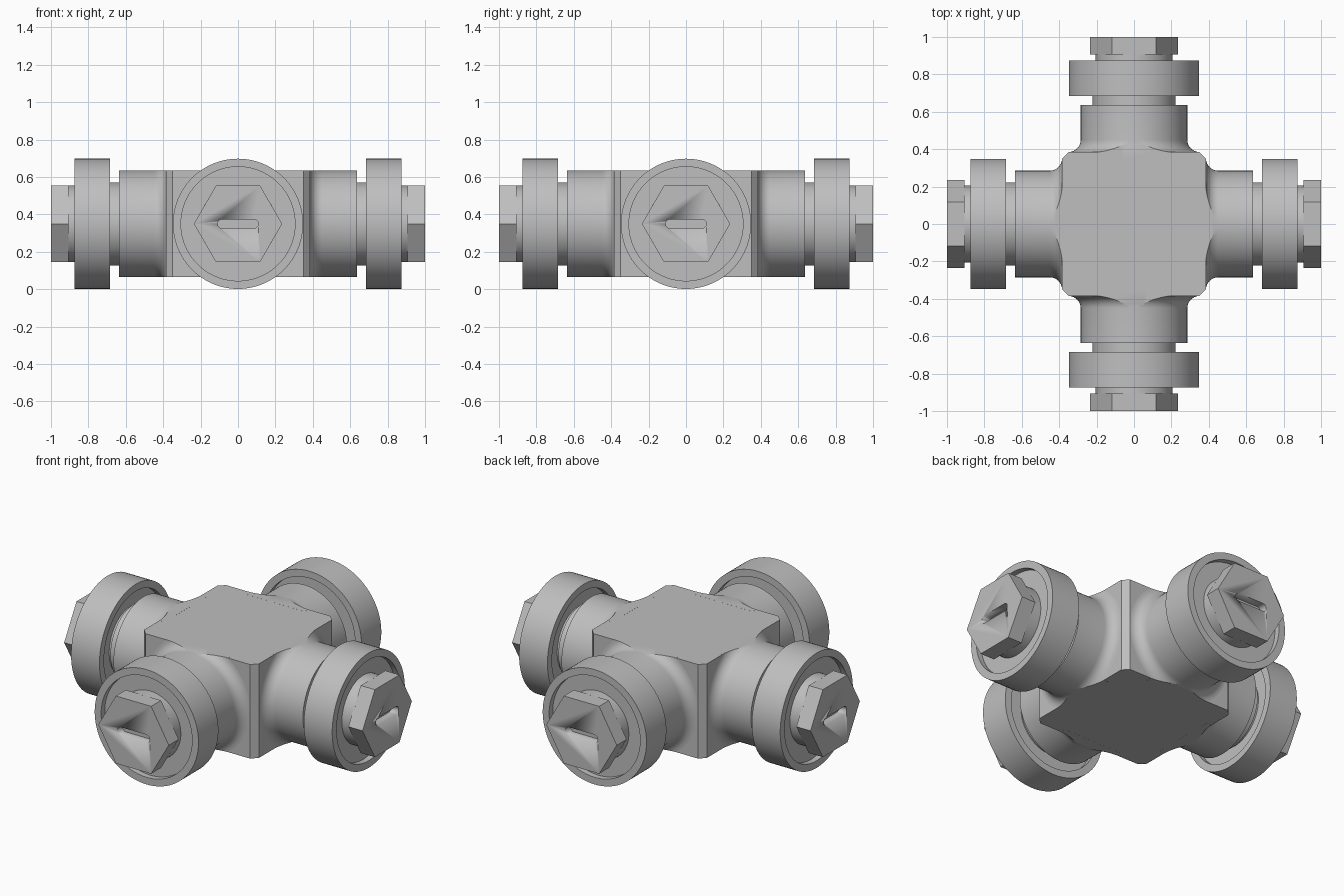
import bpy
import bmesh
from math import cos, sin, pi
from mathutils import Matrix, Vector

old = bpy.data.objects.get("Cube")
if old:
    bpy.data.objects.remove(old, do_unlink=True)

CENTRE = 0.35      # height of the arm axes
HALF = 0.385       # half width of the block
BOSS = 0.285       # boss radius and half height of the block

steel = bpy.data.materials.new("plain grey metal")
steel.use_nodes = True
GREY = (0.52, 0.52, 0.52, 1)
steel.diffuse_color = GREY
steel.node_tree.nodes["Principled BSDF"].inputs["Base Color"].default_value = GREY


def finish(name, bm):
    """Turn a bmesh into a shaded object."""
    bmesh.ops.recalc_face_normals(bm, faces=bm.faces)
    mesh = bpy.data.meshes.new(name)
    bm.to_mesh(mesh)
    bm.free()
    mesh.materials.append(steel)
    obj = bpy.data.objects.new(name, mesh)
    bpy.context.collection.objects.link(obj)
    bpy.ops.object.select_all(action="DESELECT")
    obj.select_set(True)
    bpy.context.view_layer.objects.active = obj
    bpy.ops.object.shade_smooth_by_angle(angle=pi / 7)
    return obj


def lathe(profile, steps=96):
    """Spin a (radius, height) profile about z."""
    bm = bmesh.new()
    verts = [bm.verts.new((r, 0, h)) for r, h in profile]
    edges = [bm.edges.new(pair) for pair in zip(verts, verts[1:])]
    bmesh.ops.spin(bm, geom=verts + edges, cent=(0, 0, 0), axis=(0, 0, 1),
                   angle=2 * pi, steps=steps)
    bmesh.ops.remove_doubles(bm, verts=bm.verts, dist=1e-5)
    return bm


def prism(points, low, high):
    """Extrude a flat outline between two heights."""
    bm = bmesh.new()
    face = bm.faces.new([bm.verts.new((x, y, low)) for x, y in points])
    top = bmesh.ops.extrude_face_region(bm, geom=[face])["geom"]
    bmesh.ops.translate(bm, vec=(0, 0, high - low),
                        verts=[v for v in top if isinstance(v, bmesh.types.BMVert)])
    bmesh.ops.recalc_face_normals(bm, faces=bm.faces)
    return bm


# Central block with chamfered upright edges
c = HALF - 0.035
corner = [(HALF, c), (c, HALF)]
outline = []
for k in range(4):
    turn = Matrix.Rotation(k * pi / 2, 2)
    outline += [turn @ Vector(p) for p in corner]
finish("body_block", prism(outline, CENTRE - BOSS, CENTRE + BOSS))

# Boss with a fillet at its root, trimmed level with the block
FILLET = 0.065
fillet = [(BOSS + FILLET * (1 - sin(t * pi / 16)),
           HALF + FILLET * (1 - cos(t * pi / 16))) for t in range(9)]
bm = lathe([(0, 0.35), (BOSS + FILLET, 0.35)] + fillet + [(BOSS, 0.635), (0, 0.635)])
for side in (1, -1):
    bmesh.ops.bisect_plane(bm, geom=bm.verts[:] + bm.edges[:] + bm.faces[:],
                           plane_co=(0, side * (BOSS + 0.0003), 0),
                           plane_no=(0, side, 0), clear_outer=True)
bmesh.ops.holes_fill(bm, edges=[e for e in bm.edges if e.is_boundary])
boss = finish("boss", bm)

# Neck between the boss and the bolt head
neck = finish("neck", lathe([(0, 0.62), (0.222, 0.62), (0.222, 0.7),
                             (0.205, 0.7), (0.205, 0.91), (0, 0.91)]))

# Collar ring, recessed on both faces
collar = finish("collar", lathe([(0.2, 0.72), (0.305, 0.72), (0.305, 0.685), (0.348, 0.685),
                                 (0.348, 0.875), (0.305, 0.875), (0.305, 0.84),
                                 (0.2, 0.84), (0.2, 0.72)]))

# Hexagonal bolt head with a rounded slot
hexagon = [(0.236 * cos(k * pi / 3), 0.236 * sin(k * pi / 3)) for k in range(6)]
head = finish("bolt_head", prism(hexagon, 0.905, 1.0))
slot = []
for side in (1, -1):
    for k in range(9):
        a = -pi / 2 + k * pi / 8
        slot.append((side * (0.085 + 0.024 * cos(a)), side * 0.024 * sin(a)))
cutter = finish("slot_cutter", prism(slot, 0.95, 1.05))
cutter.hide_render = True
cut = head.modifiers.new("slot", "BOOLEAN")
cut.operation = "DIFFERENCE"
cut.solver = "EXACT"
cut.object = cutter
bpy.context.view_layer.objects.active = head
bpy.ops.object.modifier_apply(modifier="slot")
bpy.data.objects.remove(cutter, do_unlink=True)

# Repeat the arm on all four sides
lift = Matrix.Translation((0, 0, CENTRE))
for part in (boss, neck, collar, head):
    base = part.name
    for k, where in enumerate(("front", "left", "back", "right")):
        arm = part
        if k:
            arm = part.copy()
            bpy.context.collection.objects.link(arm)
        arm.name = f"{where}_{base}"
        arm.matrix_world = lift @ Matrix.Rotation(k * pi / 2, 4, "Z") @ Matrix.Rotation(pi / 2, 4, "X")
